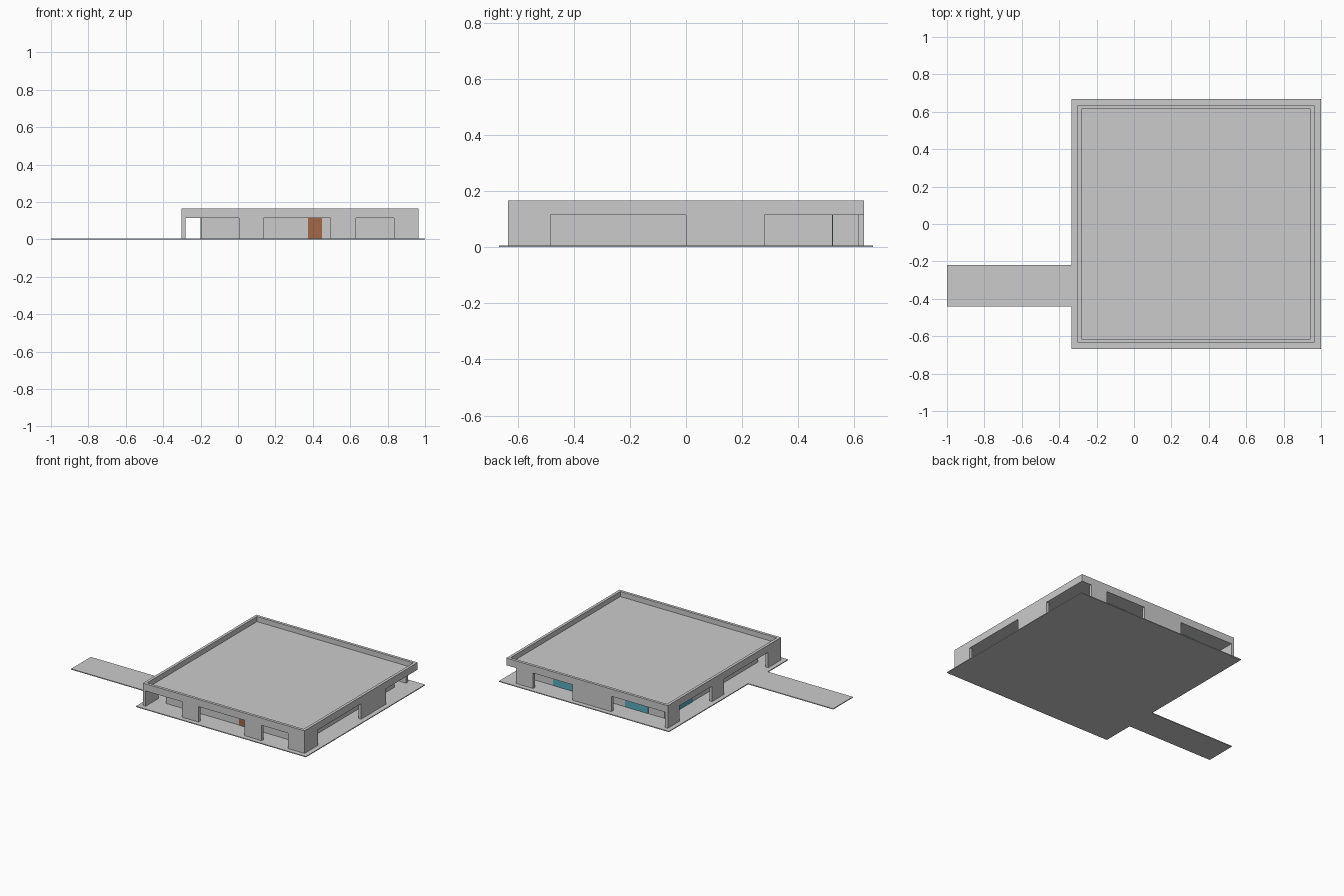
import bpy, bmesh
from mathutils import Vector

if "Cube" in bpy.data.objects:
    bpy.data.objects.remove(bpy.data.objects["Cube"])

FLOOR, HEAD, ROOF, TOP = 0.006, 0.115, 0.13, 0.166
X0, X1, Y0, Y1, T = -0.301, 0.965, -0.634, 0.634, 0.02


def material(name, color):
    m = bpy.data.materials.new(name)
    m.diffuse_color = color
    m.use_nodes = True
    m.node_tree.nodes["Principled BSDF"].inputs["Base Color"].default_value = m.diffuse_color
    return m


teal = material("teal_glass", (0.10, 0.42, 0.52, 1))
brown = material("brown_wood", (0.36, 0.14, 0.06, 1))


def prism(name, points, direction, mat=None):
    """Extrude a flat outline along a vector."""
    bm = bmesh.new()
    face = bm.faces.new([bm.verts.new(p) for p in points])
    ext = bmesh.ops.extrude_face_region(bm, geom=[face])
    verts = [g for g in ext["geom"] if isinstance(g, bmesh.types.BMVert)]
    bmesh.ops.translate(bm, verts=verts, vec=Vector(direction))
    bmesh.ops.recalc_face_normals(bm, faces=bm.faces)
    me = bpy.data.meshes.new(name)
    bm.to_mesh(me)
    bm.free()
    ob = bpy.data.objects.new(name, me)
    bpy.context.collection.objects.link(ob)
    if mat:
        me.materials.append(mat)
    return ob


def box(name, x0, x1, y0, y1, z0, z1, mat=None):
    pts = [(x0, y0, z0), (x1, y0, z0), (x1, y1, z0), (x0, y1, z0)]
    return prism(name, pts, (0, 0, z1 - z0), mat)


def wall(name, axis, a, b, pos, openings):
    """Wall running a..b along an axis, notched from the floor at each opening."""
    outline = [(b, TOP), (a, TOP), (a, FLOOR)]
    for o0, o1 in openings:
        if o0 <= a:
            outline.pop()
            outline.append((a, HEAD))
        else:
            outline += [(o0, FLOOR), (o0, HEAD)]
        outline.append((o1, HEAD))
        if o1 < b:
            outline.append((o1, FLOOR))
    if openings[-1][1] < b:
        outline.append((b, FLOOR))
    if axis == "x":
        return prism(name, [(u, pos, z) for u, z in outline], (0, T, 0))
    return prism(name, [(pos, u, z) for u, z in outline], (T, 0, 0))


# Ground slab with the entrance path in one outline
S = 0.667
plan = [(-0.333, -S), (1, -S), (1, S), (-0.333, S), (-0.333, -0.22),
        (-1, -0.22), (-1, -0.44), (-0.333, -0.44)]
prism("ground_slab", [(x, y, 0) for x, y in plan], (0, 0, FLOOR))

# Outer arcade walls, the side walls run through the corners
wall("left_wall", "y", Y0, Y1, X0, [(-0.49, 0.005), (0.14, 0.505)])
wall("right_wall", "y", Y0, Y1, X1 - T, [(-0.482, 0.0), (0.28, Y1)])
XA, XB = X0 + T, X1 - T
wall("front_wall", "x", XA, XB, Y0,
     [(XA, 0.005), (0.135, 0.495), (0.63, 0.835)])
wall("back_wall", "x", XA, XB, Y1 - T,
     [(XA, 0.14), (0.445, 0.755), (0.888, XB)])

# Flat roof recessed behind the parapet
box("roof", XA, XB, Y0 + T, Y1 - T, HEAD, ROOF)

# Inner rooms
CX0, CX1, CY = -0.198, 0.862, 0.522
box("inner_core", CX0, CX1, -CY, CY, FLOOR, HEAD)

# Door and glazing set on the faces of the inner rooms
E = 0.002
box("front_door", 0.375, 0.45, -CY - E, -CY + E, FLOOR, HEAD, brown)
for i, (a, b) in enumerate([(-0.07, 0.11), (0.496, 0.676)]):
    box(f"back_window_{i + 1}", a, b, CY - E, CY + E, FLOOR, HEAD, teal)
box("left_window", CX0 - E, CX0 + E, 0.21, 0.40, FLOOR, HEAD, teal)
